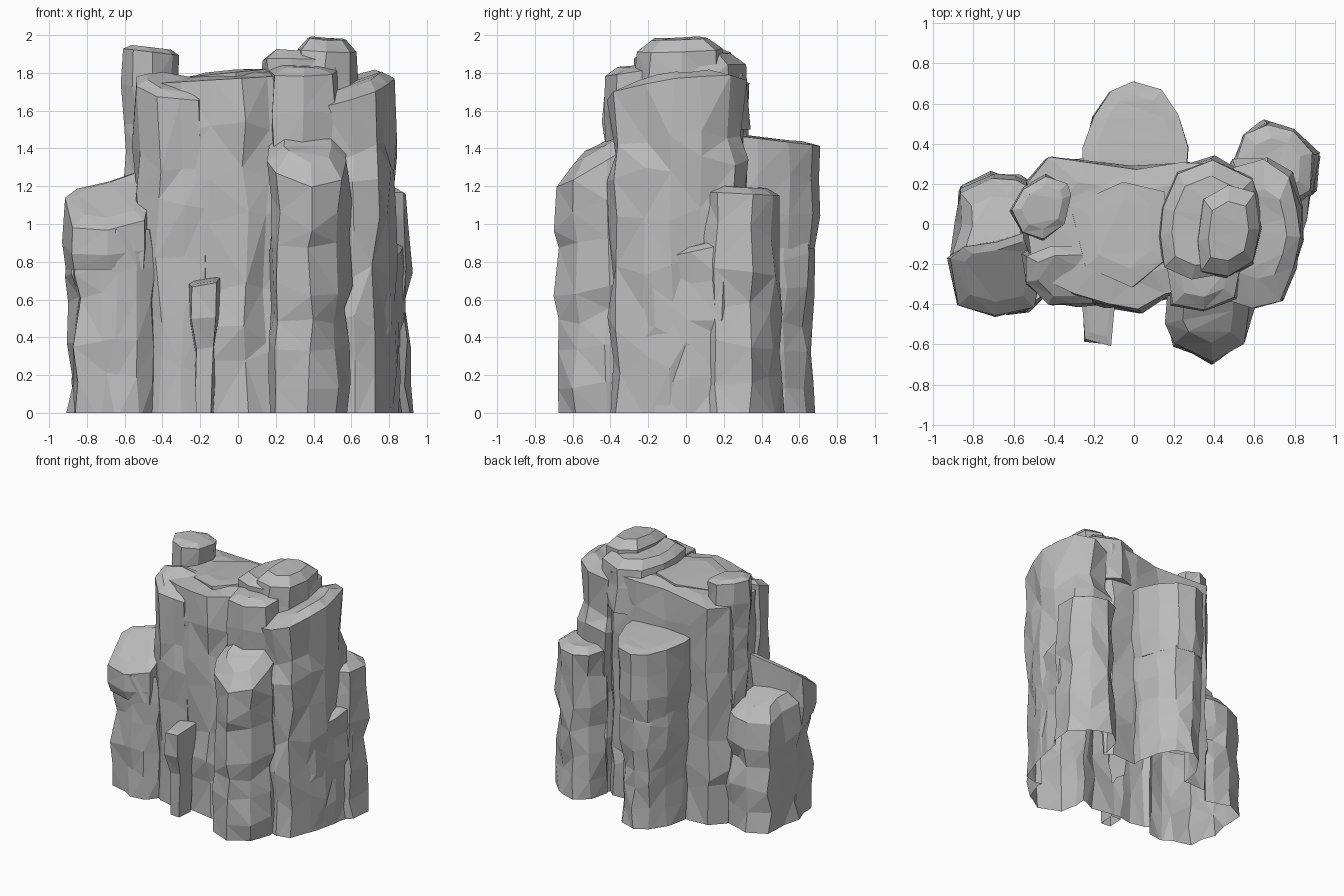
import bpy, bmesh, random
from mathutils import Vector

old = bpy.data.objects.get("Cube")
if old:
    bpy.data.objects.remove(old)

stone = bpy.data.materials.new("grey stone")
stone.use_nodes = True
GREY = (0.5, 0.5, 0.5, 1)
stone.diffuse_color = GREY
stone.node_tree.nodes["Principled BSDF"].inputs["Base Color"].default_value = GREY

parts = bpy.data.collections.new("rock parts")
bpy.context.scene.collection.children.link(parts)
GROUND = -.04  # parts start a little below the ground and are trimmed later


def rock(name, plan, top, slope=(0, 0), profile=(1, .96, 1.02, .97, 1, .95),
         base=GROUND, crown=.03, inset=.65, rough=.02, seed=1, home=parts):
    """Faceted column: an outline swept upwards, with a sloping, slightly crowned top."""
    rnd = random.Random(seed)
    pts = [Vector(p) for p in plan]
    mid = sum(pts, Vector((0, 0))) / len(pts)
    bm = bmesh.new()
    rings = []
    steps = len(profile) - 1
    shifts = [rnd.uniform(-.25, .25) / steps for _ in profile]
    for i, s in enumerate(profile):
        ring = []
        for p in pts:
            q = mid + (p - mid) * s
            q += Vector((rnd.uniform(-rough, rough), rnd.uniform(-rough, rough)))
            roof = top + slope[0] * (q.x - mid.x) + slope[1] * (q.y - mid.y)
            t = i / steps
            if 0 < i < steps:
                t += shifts[i] + rnd.uniform(-.03, .03)
            ring.append(bm.verts.new((q.x, q.y, base + (roof - base) * t)))
        rings.append(ring)
    # Inner ring that rounds off the top
    cap = []
    for v in rings[-1]:
        q = mid + (v.co.xy - mid) * inset
        z = top + crown + slope[0] * (q.x - mid.x) + slope[1] * (q.y - mid.y)
        cap.append(bm.verts.new((q.x, q.y, z + rnd.uniform(-rough, rough) / 2)))
    rings.append(cap)
    n = len(pts)
    for a, b in zip(rings, rings[1:]):
        for k in range(n):
            m = (k + 1) % n
            bm.faces.new((a[k], a[m], b[m], b[k]))
    bm.faces.new(cap)
    bm.faces.new(rings[0][::-1])
    bmesh.ops.recalc_face_normals(bm, faces=bm.faces)
    bmesh.ops.triangulate(bm, faces=bm.faces)
    mesh = bpy.data.meshes.new(name)
    bm.to_mesh(mesh)
    bm.free()
    mesh.materials.append(stone)
    obj = bpy.data.objects.new(name, mesh)
    home.objects.link(obj)
    return obj


# Tall core of the cliff
cliff = rock("cliff", [(-.55, -.05), (-.5, -.26), (-.3, -.36), (-.15, -.41), (.04, -.43),
                       (.15, -.37), (.45, -.3), (.6, -.1), (.6, .15), (.45, .29), (.25, .3),
                       (0, .29), (-.25, .31), (-.42, .33), (-.53, .2)],
             1.77, (.06, 0), (1, .98, 1.01, .97, 1.01, .98, 1, .98),
             crown=.02, seed=2, home=bpy.context.scene.collection)

# Front left slab beside the core
rock("front_left_slab", [(-.55, -.15), (-.53, -.3), (-.42, -.39), (-.3, -.41), (-.19, -.39),
                         (-.16, -.25), (-.2, -.12), (-.4, -.1)],
     1.72, (-.1, .4), (1.04, 1, 1.04, .98, 1.03, .97, .98), inset=.7, seed=3)

# Left knob and the rough post beneath it
rock("left_knob", [(-.62, .07), (-.55, -.04), (-.46, -.09), (-.35, .0), (-.31, .14),
                   (-.33, .2), (-.44, .24), (-.56, .18)],
     1.91, (-.12, 0), (.8, .85, .85, .82, .84, 1, .96), base=.9, crown=.02, inset=.7, rough=.01, seed=4)

# Right tower
rock("right_tower", [(.45, -.36), (.6, -.4), (.73, -.38), (.79, -.22), (.84, -.08),
                     (.83, .08), (.78, .24), (.66, .31), (.5, .3), (.4, 0)],
     1.72, (.3, .12), (.96, .93, .99, .93, 1, 1.03, .97, 1), crown=.05, inset=.6, seed=5)

# Summit blocks
rock("summit", [(.12, -.05), (.16, -.22), (.3, -.27), (.5, -.25), (.6, -.15), (.63, .05),
                (.58, .22), (.4, .33), (.22, .27), (.12, .1)],
     1.86, (-.02, -.05), (1, 1, .98), base=1.5, crown=.05, inset=.75, seed=6)
rock("summit_block", [(.31, -.08), (.33, -.24), (.46, -.27), (.6, -.2), (.64, -.02),
                      (.6, .17), (.47, .21), (.34, .12)],
     1.92, (-.06, .04), (1, 1, .98), base=1.65, crown=.06, inset=.65, rough=.012, seed=7)
rock("summit_buttress", [(.17, -.2), (.2, -.4), (.35, -.43), (.5, -.36), (.55, -.2),
                         (.45, -.05), (.25, -.05)],
     1.81, (0, .15), (1, 1, .98, 1, .97), base=.9, seed=8)
rock("top_ledge", [(-.25, -.2), (0, -.3), (.15, -.2), (.15, .15), (-.05, .2), (-.3, .1)],
     1.8, (.1, 0), (1, 1), base=1.6, crown=.01, seed=9)

# Back pillar, with a heavy head over a narrower foot
back = [(-.25, .25), (-.25, .38), (-.2, .54), (-.12, .66), (0, .71), (.13, .67),
        (.22, .55), (.27, .38), (.26, .25)]
rock("back_pillar_head", back, 1.44, (0, -.12), (.9, 1, .99, 1), base=.87,
     crown=.01, inset=.7, rough=.008, seed=10)
rock("back_pillar_foot", [(x * .92, y * .95) for x, y in back], 1, (0, 0),
     (.99, .96, .97, .94, 1.08, 1.06, .92), rough=.014, seed=11)

# Front pillar with a steep slanting top
rock("front_pillar", [(.18, -.3), (.17, -.48), (.21, -.6), (.38, -.69), (.53, -.59),
                      (.59, -.42), (.57, -.28), (.38, -.22)],
     1.34, (-.1, .6), (1, .97, 1, .93, 1, .92, 1.02, 1.01), crown=.08, inset=.6, seed=12)

# Left shoulder: low rear part, front part and raised crest
rock("left_shoulder", [(-.9, -.14), (-.86, -.3), (-.7, -.36), (-.45, -.3), (-.42, .15),
                       (-.58, .23), (-.7, .25), (-.87, .18), (-.88, .02)],
     .93, (.1, -.25), (1.02, .95, 1.01, .92, 1.04, .95), crown=.08, seed=13)
rock("left_front_rocks", [(-.87, -.15), (-.85, -.37), (-.72, -.41), (-.63, -.44), (-.54, -.43),
                          (-.45, -.36), (-.4, -.1), (-.6, -.05)],
     .97, (0, 0), (1.03, .96, 1.03, .96, 1.02, .97), crown=0, seed=14)
rock("left_crest", [(-.92, -.18), (-.87, -.4), (-.68, -.46), (-.5, -.42), (-.44, -.1),
                    (-.5, -.04), (-.68, -.08), (-.85, -.12)],
     1.13, (.12, .7), (.93, 1.02, .98), base=.76, crown=.02, inset=.7, rough=.012, seed=15)

# Right rear pillar and the overhanging ledge rocks beside it
rock("right_rear_pillar", [(.5, .3), (.55, .44), (.66, .51), (.8, .46), (.91, .34),
                           (.9, .16), (.78, .08), (.6, .12)],
     1.16, (0, -.05), (1.02, .96, 1.02, .95, 1, .93, .98), crown=.03, seed=16)
rock("right_ledge_rock", [(.6, -.25), (.73, -.3), (.8, -.16), (.85, .02), (.88, .2),
                          (.82, .32), (.66, .3), (.6, 0)],
     .85, (0, .22), (.98, .94, .97, .92, 1.04, 1.02), crown=.03, seed=17)

# Small jutting rock at the foot of the front
rock("front_peg", [(-.26, -.36), (-.25, -.58), (-.11, -.6), (-.09, -.36)],
     .69, (.2, .1), (.55, .58, .62, 1, 1), crown=.01, rough=.008, seed=19)

# Fuse all the rocks into one outer surface
fuse = cliff.modifiers.new("fuse", 'BOOLEAN')
fuse.operation = 'UNION'
fuse.operand_type = 'COLLECTION'
fuse.collection = parts
fuse.solver = 'EXACT'
fused = bpy.data.meshes.new_from_object(
    cliff.evaluated_get(bpy.context.evaluated_depsgraph_get()))
cliff.modifiers.remove(fuse)
for obj in list(parts.objects):
    bpy.data.objects.remove(obj)
bpy.data.collections.remove(parts)

# Trim at the ground and leave the underside open
bm = bmesh.new()
bm.from_mesh(fused)
bmesh.ops.bisect_plane(bm, geom=bm.verts[:] + bm.edges[:] + bm.faces[:], plane_co=(0, 0, 0),
                       plane_no=(0, 0, 1), clear_inner=True)
for face in bm.faces:
    face.material_index = 0
bm.to_mesh(fused)
bm.free()
fused.materials.clear()
fused.materials.append(stone)
cliff.data = fused
